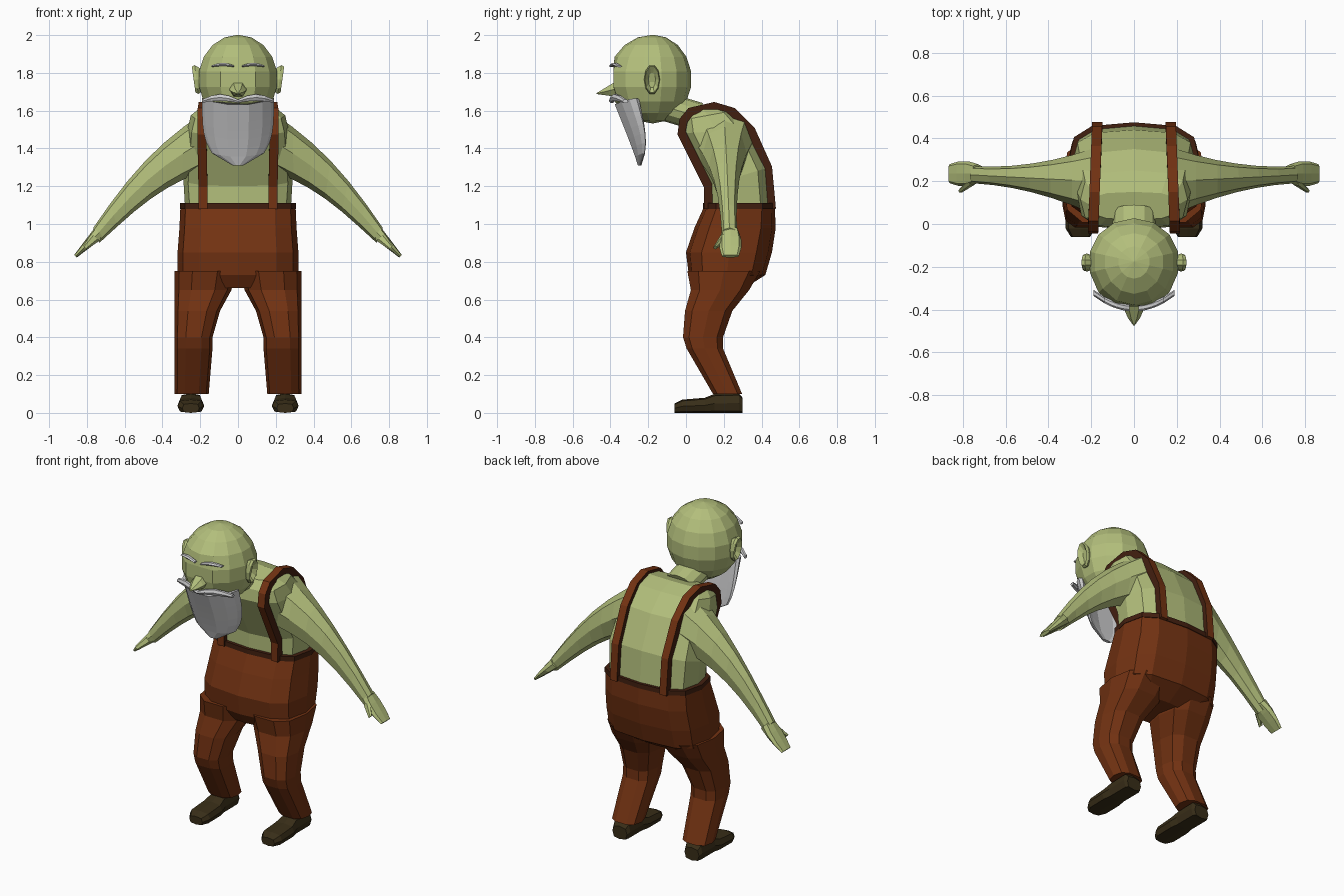
import bpy, bmesh
from math import sin, cos, pi, copysign, sqrt
from mathutils import Vector

if "Cube" in bpy.data.objects:
    bpy.data.objects.remove(bpy.data.objects["Cube"])


def material(name, *rgb):
    mat = bpy.data.materials.new(name)
    mat.use_nodes = True
    mat.diffuse_color = (*rgb, 1)
    shader = mat.node_tree.nodes["Principled BSDF"]
    shader.inputs["Base Color"].default_value = (*rgb, 1)
    return mat


skin = material("skin green", 0.45, 0.52, 0.2)
brown = material("trouser brown", 0.17, 0.032, 0.006)
dark = material("dark trim", 0.055, 0.014, 0.005)
leather = material("shoe leather", 0.04, 0.027, 0.009)
white = material("hair white", 0.62, 0.62, 0.63)


def finish(name, bm, *materials):
    bmesh.ops.recalc_face_normals(bm, faces=bm.faces)
    mesh = bpy.data.meshes.new(name)
    bm.to_mesh(mesh)
    bm.free()
    for mat in materials:
        mesh.materials.append(mat)
    obj = bpy.data.objects.new(name, mesh)
    bpy.context.collection.objects.link(obj)
    return obj


def signed_power(value, power):
    return copysign(abs(value) ** power, value) if abs(value) > 1e-6 else 0


def ring(centre, u, v, count=12, power=1):
    """Superellipse with half axes u and v; a power below one is boxier."""
    centre, u, v = Vector(centre), Vector(u), Vector(v)
    angles = [2 * pi * i / count for i in range(count)]
    return [centre + u * signed_power(cos(a), power) + v * signed_power(sin(a), power)
            for a in angles]


def loft(name, rings, *materials, side=1):
    """Skin a list of rings and cap both ends."""
    bm = bmesh.new()
    loops = [[bm.verts.new((p.x * side, p.y, p.z)) for p in points] for points in rings]
    count = len(loops[0])
    for low, high in zip(loops, loops[1:]):
        for i in range(count):
            j = (i + 1) % count
            bm.faces.new((low[i], low[j], high[j], high[i]))
    bm.faces.new(loops[0])
    bm.faces.new(loops[-1])
    return finish(name, bm, *materials)


def sweep(name, section, steps, mat, side=1):
    """Loft the rings that section(t) gives for t from zero to one."""
    return loft(name, [section(i / steps) for i in range(steps + 1)], mat, side=side)


def body_ring(front, back, half_width):
    front, back = Vector((0, *front)), Vector((0, *back))
    return ring((front + back) / 2, (back - front) / 2, (half_width, 0, 0), power=0.65)


# Torso, hunched forward: front point, back point, half width
torso = (
    ((0.11, 1.08), (0.46, 1.08), 0.28),
    ((0.11, 1.2), (0.44, 1.3), 0.29),
    ((-0.03, 1.48), (0.35, 1.5), 0.27),
    ((-0.02, 1.55), (0.25, 1.6), 0.25),
    ((0.02, 1.6), (0.15, 1.63), 0.2))
loft("torso", [body_ring(*row) for row in torso], skin)
sweep("neck", lambda t: ring((0, 0.2 * t - 0.14, 1.63 - 0.06 * t), (0.1, 0, 0), (0, 0.03, 0.07)),
      2, skin)

# Trousers: front, back, height and half width of the hips, then the waistband
hips = ((0.095, 0.47, 1.09, 0.305), (0.045, 0.475, 0.98, 0.31), (0, 0.455, 0.85, 0.32),
        (0.015, 0.42, 0.73, 0.32), (0.06, 0.31, 0.66, 0.22))
loft("trouser_hips", [body_ring((f, z), (b, z), w) for f, b, z, w in hips], brown)
loft("waistband", [body_ring((0.09, z), (0.475, z), 0.308) for z in (1.08, 1.11)], dark)

# Head: rounded ball with a flattened face
bm = bmesh.new()
bmesh.ops.create_uvsphere(bm, u_segments=14, v_segments=9, radius=1)
for vert in bm.verts:
    x, y, z = vert.co
    depth = 0.205 if y > 0 else 0.235
    vert.co = (x * 0.215, max(-0.385, y * depth - 0.175), 1.767 + z * 0.235)
finish("head", bm, skin)

# Nose: drooping wedge that runs to a point
sweep("nose", lambda t: ring((0, -0.37 - 0.105 * t, 1.715 - 0.025 * t),
                             (0.046 * (1.05 - t * t), 0, 0), (0, 0, 0.045 * (1.05 - t)), 6),
      3, skin)


# Beard: sheet wrapped round the chin, thinning and narrowing downwards
def beard_section(t):
    points = ring((0, 0.09 * t - 0.335, 1.63 - 0.32 * t),
                  (0.03 + 0.16 * sqrt(1 - t ** 4), 0, 0), (0, 0.05 - 0.04 * t, 0), 14, 0.8)
    for p in points:
        wrap = 2 * p.x * p.x
        p.y += wrap
        p.z += wrap / 2
    return points


sweep("beard", beard_section, 7, white)


def strand(name, start, length, z, size, side):
    """Arched tuft of hair that follows the curve of the face."""
    def section(t):
        x, arch = start + length * t, sin(pi * t)
        half = size * (1 + arch) / 2
        return ring((x, 2 * x * x - 0.393, z + size * arch), (0, 0.015, 0), (0, 0, half), 6)
    sweep(name, section, 4, white, side)


def arm_section(t):
    rest = 1 - t
    thick = 0.04 + 0.12 * rest
    return ring((0.2 + 0.55 * t, 0.2 + 0.03 * t, 0.94 + 0.49 * rest + 0.05 * sin(pi * t)),
                (thick * (t / 2 - 0.1), 0, thick), (0, 0.04 + 0.11 * rest * rest, 0), 8, 0.85)


def hand_section(t):
    thick = 0.025 - 0.018 * t
    return ring((0.73 + 0.13 * t, 0.235, 0.96 - 0.13 * t),
                (thick, 0, thick), (0, 0.045 + 0.015 * sin(pi * t), 0), 8, 0.7)


def thumb_section(t):
    thick = 0.02 - 0.01 * t
    return ring((0.755 + 0.055 * t, 0.2 - 0.045 * t, 0.93 - 0.055 * t),
                (thick, 0, thick), (0, thick, 0), 6)


# Bent leg: middle y, height, half width, half depth
leg = ((0.2, 0.75, 0.16, 0.2), (0.18, 0.65, 0.15, 0.16), (0.12, 0.54, 0.12, 0.13),
       (0.09, 0.4, 0.1, 0.11), (0.1, 0.34, 0.1, 0.1), (0.22, 0.1, 0.09, 0.08))

# Shoe from toe to heel: y, half width, half height
shoe = ((-0.06, 0.045, 0.025), (-0.02, 0.07, 0.035), (0.1, 0.07, 0.04),
        (0.15, 0.06, 0.05), (0.28, 0.06, 0.052), (0.3, 0.05, 0.04))

# Ear from root to hollow: x, scale
ear = ((0.18, 0.7), (0.22, 1), (0.235, 0.9), (0.21, 0.45))

# Strap path: up the front of the torso and down its back
strap_path = [Vector((0, *row[0])) for row in torso]
strap_path += [Vector((0, *row[1])) for row in reversed(torso)]
for p in strap_path:
    p.x = 0.19 - 0.04 * p.y


def strap_rings():
    rings = []
    half = Vector((0.024, 0, 0))
    last = len(strap_path) - 1
    for i, p in enumerate(strap_path):
        along = strap_path[min(i + 1, last)] - strap_path[max(i - 1, 0)]
        inward = Vector((0, along.z, -along.y)).normalized()
        outer, inner = p - inward * 0.016, p + inward * 0.03
        rings.append([outer - half, outer + half, inner + half, inner - half])
    return rings


for label, side in (("left", 1), ("right", -1)):
    # Head details
    strand(label + "_moustache", 0, 0.19, 1.65, 0.02, side)
    strand(label + "_eyebrow", 0.02, 0.12, 1.835, 0.01, side)
    loft(label + "_ear", [ring((x, -0.18, 1.765), (0, 0.042 * s, 0), (0.01, 0, 0.08 * s), 10)
                          for x, s in ear], skin, side=side)

    # Arm reaching down and out
    sweep(label + "_arm", arm_section, 6, skin, side)
    sweep(label + "_hand", hand_section, 3, skin, side)
    sweep(label + "_thumb", thumb_section, 2, skin, side)

    # Leg and shoe
    loft(label + "_trouser_leg", [ring((0.335 - w, y, z), (w, 0, 0), (0, d, 0), 10, 0.75)
                                  for y, z, w, d in leg], brown, side=side)
    loft(label + "_shoe", [ring((0.25, y, h), (w, 0, 0), (0, 0, h), 8, 0.6)
                           for y, w, h in shoe], leather, side=side)

    # Suspender strap with dark edges
    strap = loft(label + "_strap", strap_rings(), brown, dark, side=side)
    for face in strap.data.polygons:
        face.material_index = 1 if abs(face.normal.x) > 0.7 else 0
